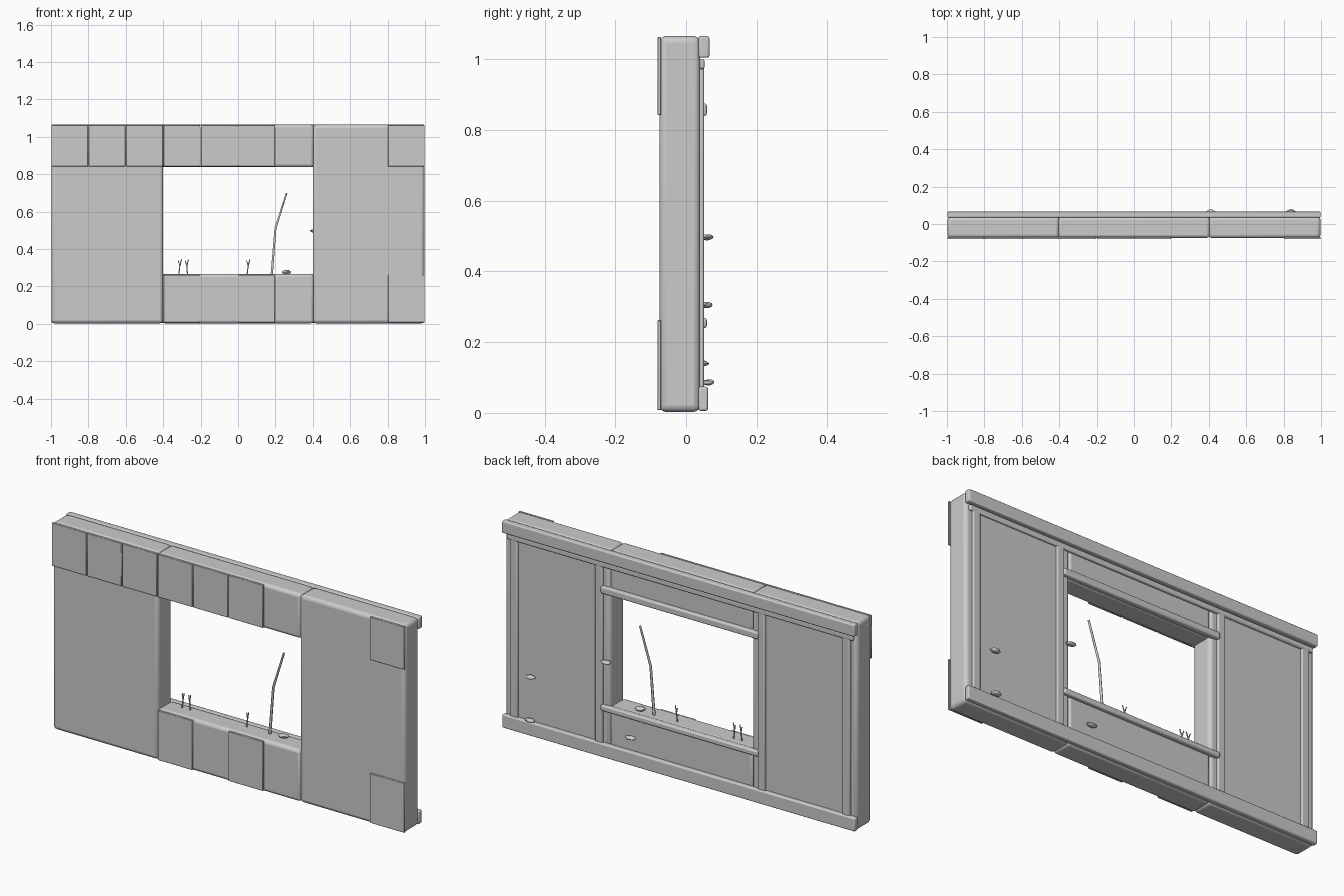
import bpy, bmesh, math, random
from mathutils import Vector

if "Cube" in bpy.data.objects:
    bpy.data.objects.remove(bpy.data.objects["Cube"])

random.seed(4)


def finish(name, bm, bevel=0.0, segs=3, smooth=True):
    me = bpy.data.meshes.new(name)
    bm.to_mesh(me)
    bm.free()
    ob = bpy.data.objects.new(name, me)
    bpy.context.collection.objects.link(ob)
    if bevel:
        m = ob.modifiers.new("bevel", 'BEVEL')
        m.width = bevel
        m.segments = segs
        m.limit_method = 'ANGLE'
    if smooth:
        bpy.ops.object.select_all(action='DESELECT')
        ob.select_set(True)
        bpy.context.view_layer.objects.active = ob
        bpy.ops.object.shade_smooth_by_angle(angle=math.radians(40))
    return ob


def box(name, x0, x1, y0, y1, z0, z1, bevel=0.0, segs=3):
    bm = bmesh.new()
    bmesh.ops.create_cube(bm, size=1)
    for v in bm.verts:
        v.co = Vector(((x0 + x1) / 2 + v.co.x * (x1 - x0),
                       (y0 + y1) / 2 + v.co.y * (y1 - y0),
                       (z0 + z1) / 2 + v.co.z * (z1 - z0)))
    return finish(name, bm, bevel, segs)


def twig(name, branches, radius):
    cu = bpy.data.curves.new(name, 'CURVE')
    cu.dimensions = '3D'
    cu.bevel_depth = radius
    cu.bevel_resolution = 1
    cu.use_fill_caps = True
    for pts in branches:
        sp = cu.splines.new('POLY')
        sp.points.add(len(pts) - 1)
        for i, (p, q) in enumerate(zip(sp.points, pts)):
            p.co = (*q, 1)
            p.radius = 1 - 0.3 * i / (len(pts) - 1)
    ob = bpy.data.objects.new(name, cu)
    bpy.context.collection.objects.link(ob)


def pebble(name, loc, size):
    bm = bmesh.new()
    bmesh.ops.create_icosphere(bm, subdivisions=2, radius=1)
    for v in bm.verts:
        k = random.uniform(0.88, 1.08)
        v.co = Vector([loc[i] + v.co[i] * size[i] * k for i in range(3)])
    finish(name, bm)


# Wall slabs around the window
box("left_panel", -0.997, -0.4, -0.075, 0.04, 0.003, 1.065, 0.018)
box("right_panel", 0.4, 0.997, -0.075, 0.04, 0.003, 1.065, 0.018)
box("lintel", -0.405, 0.405, -0.074, 0.038, 0.838, 1.065, 0.016)
box("sill_wall", -0.405, 0.405, -0.074, 0.038, 0.003, 0.267, 0.016)

# Thin facing tiles on the front
for x in (-1.0, -0.8, -0.6, -0.4, -0.2, 0.0, 0.8):
    box("top_tile", x + 0.002, x + 0.198, -0.081, -0.07, 0.842, 1.062, 0.002, 1)
for x in (-0.4, 0.0, 0.8):
    box("bottom_tile", x + 0.002, x + 0.198, -0.081, -0.07, 0.008, 0.262, 0.002, 1)

# Back rails, with a smaller strip below the top rail
box("top_rail", -0.998, 0.998, 0.035, 0.066, 1.004, 1.065, 0.006)
box("top_strip", -0.98, 0.98, 0.035, 0.052, 0.972, 1.0, 0.006)
box("bottom_rail", -0.998, 0.998, 0.035, 0.062, 0.006, 0.074, 0.006)

# Back posts and window trims
for s in (-1, 1):
    for cx in (0.46, 0.94):
        box("back_post", s * cx - 0.021, s * cx + 0.021, 0.035, 0.051, 0.06, 0.985, 0.006)
box("window_top_trim", -0.445, 0.445, 0.03, 0.059, 0.84, 0.875, 0.007)
box("window_bottom_trim", -0.445, 0.445, 0.03, 0.059, 0.24, 0.268, 0.007)

# Tall stem and small sprouts on the sill
twig("tall_stem", [[(0.18, 0.0, 0.26), (0.2, 0.0, 0.51), (0.26, 0.0, 0.7)]], 0.007)
for x, lean in ((-0.317, 0.006), (-0.27, -0.004), (0.048, 0.006)):
    fork = (x + lean, 0, 0.31)
    twig("sprout", [[(x, 0, 0.26), fork, (x + lean - 0.008, 0.004, 0.338)],
                    [fork, (x + lean + 0.009, -0.004, 0.345)]], 0.0035)

# Pebbles
pebble("sill_pebble", (0.258, 0.0, 0.277), (0.026, 0.02, 0.011))
for loc in ((0.84, 0.057, 0.305), (0.84, 0.062, 0.086), (0.28, 0.047, 0.14), (0.41, 0.06, 0.497)):
    pebble("back_pebble", loc, (0.027, 0.018, 0.009))
